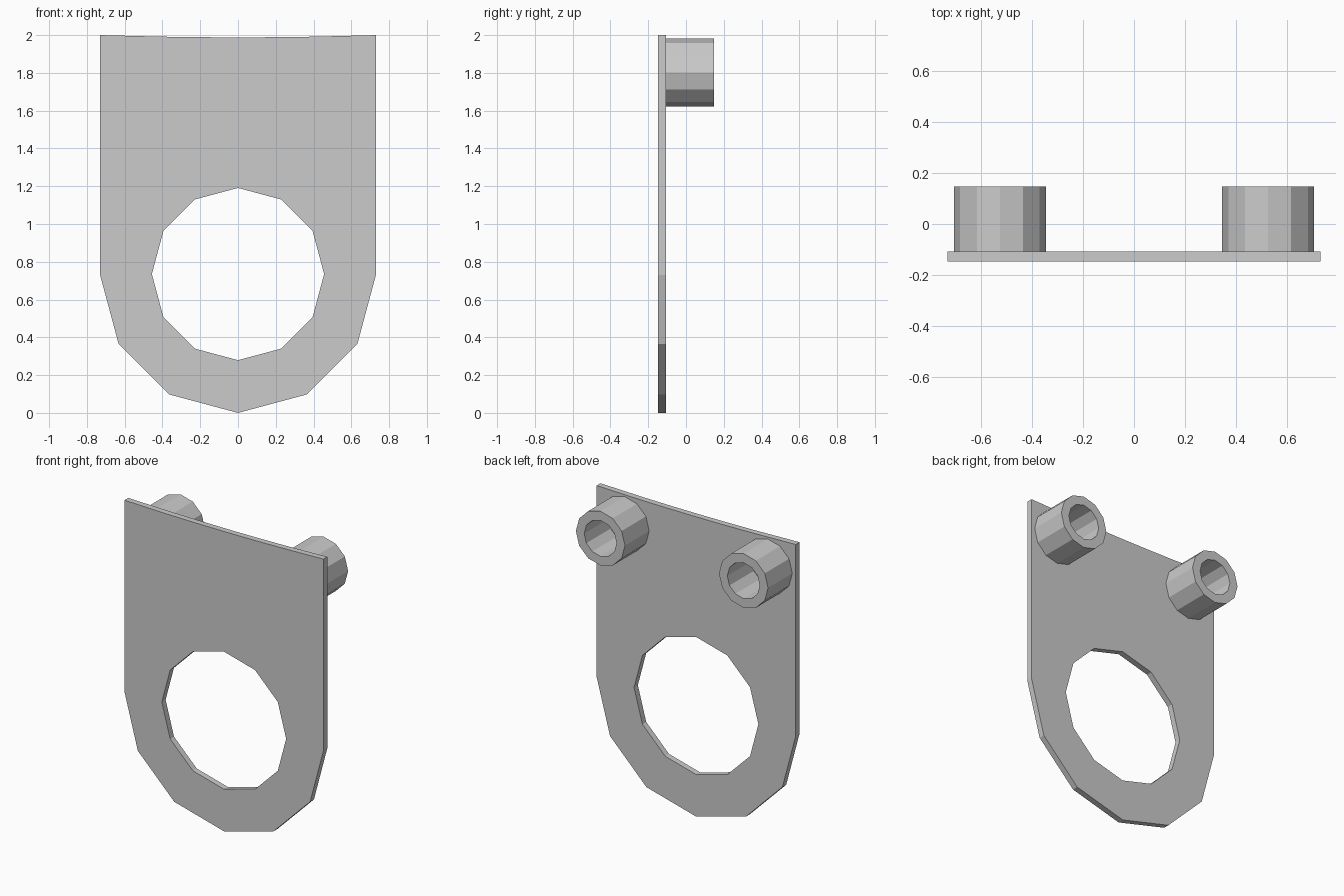
import bpy
from math import sin, cos, pi

if "Cube" in bpy.data.objects:
    bpy.data.objects.remove(bpy.data.objects["Cube"])


def ring(cx, cz, r, start=0, steps=12):
    """Points of a 12-sided circle, as (x, z)."""
    return [(cx + r * cos((start + i) * pi / 6), cz + r * sin((start + i) * pi / 6))
            for i in range(steps)]


def extruded(name, outlines, y0, y1):
    """Flat front-view outlines (later ones are holes) given depth from y0 to y1."""
    curve = bpy.data.curves.new(name, 'CURVE')
    curve.dimensions = '2D'
    curve.fill_mode = 'BOTH'
    curve.extrude = (y1 - y0) / 2
    for pts in outlines:
        spline = curve.splines.new('POLY')
        spline.points.add(len(pts) - 1)
        for p, (x, z) in zip(spline.points, pts):
            p.co = (x, z, 0, 1)
        spline.use_cyclic_u = True
    ob = bpy.data.objects.new(name, curve)
    bpy.context.collection.objects.link(ob)
    ob.location.y = (y0 + y1) / 2
    ob.rotation_euler.x = pi / 2
    bpy.ops.object.select_all(action='DESELECT')
    ob.select_set(True)
    bpy.context.view_layer.objects.active = ob
    bpy.ops.object.convert(target='MESH')
    ob = bpy.context.view_layer.objects.active
    for poly in ob.data.polygons:
        poly.use_smooth = False
    return ob


BACK, PLATE, FRONT = 0.147, -0.107, -0.147

# Plate: rounded bottom, slightly dished top edge, large round opening
bottom = ring(0, 0.73, 0.73, 6, 7)
top = [(x, 1.988 + 0.012 * (x / 0.73) ** 2)
       for x in (0.73, 0.41, 0.21, 0, -0.21, -0.41, -0.73)]
extruded("plate", [bottom + top, ring(0, 0.735, 0.456)], FRONT, PLATE)

# Two hollow bosses on the back, closed by the plate
for side, label in ((-1, "left"), (1, "right")):
    x = side * 0.525
    extruded(label + "_boss", [ring(x, 1.802, 0.18), ring(x, 1.802, 0.119)], PLATE, BACK)
